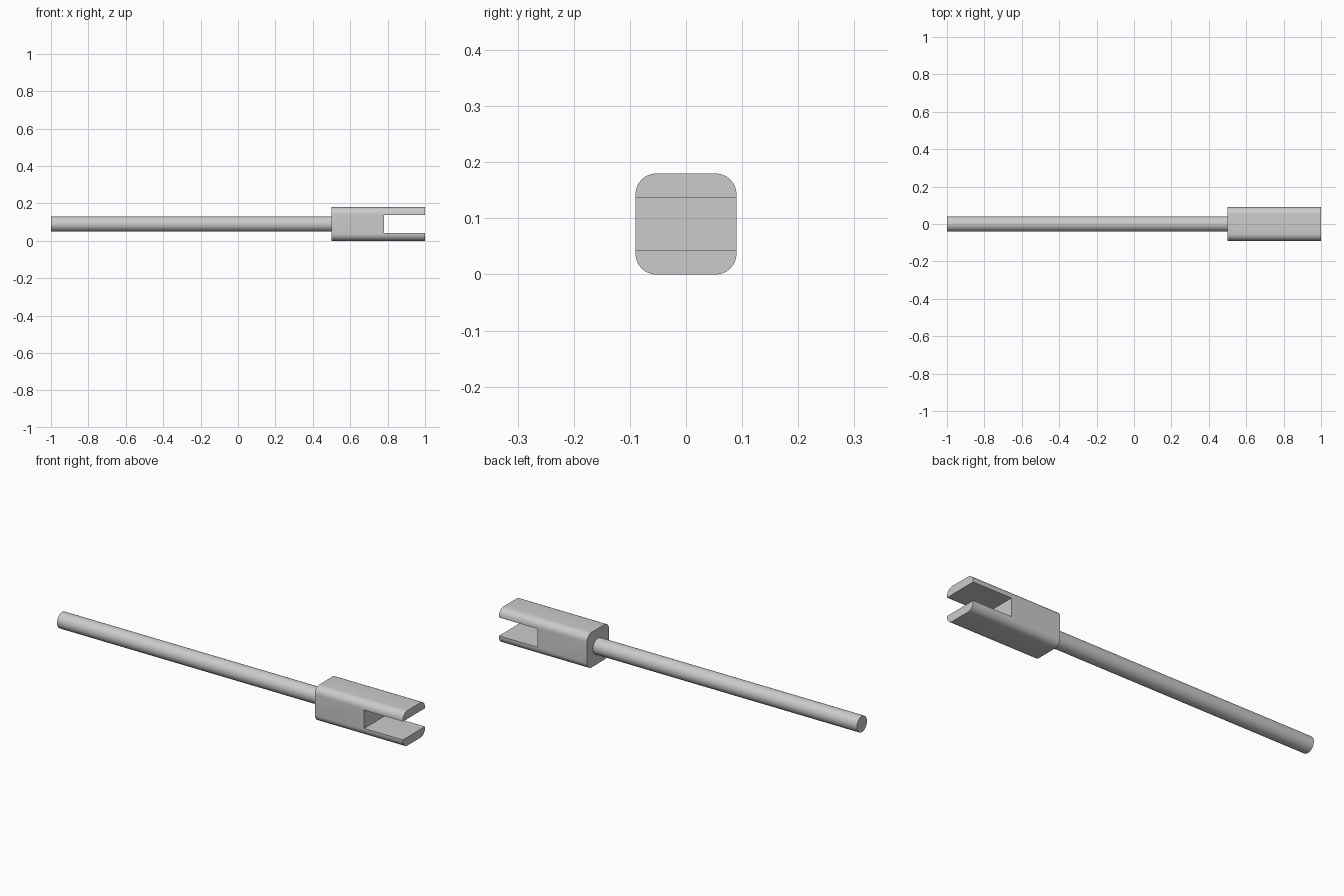
import bpy
import bmesh
import math
from mathutils import Matrix, Vector

if "Cube" in bpy.data.objects:
    bpy.data.objects.remove(bpy.data.objects["Cube"], do_unlink=True)

SIZE = 0.18          # width and height of the fork block
MID = SIZE / 2       # height of the long axis
BLOCK_START = 0.5
SLOT_START = 0.78
SLOT_HEIGHT = 0.094

steel = bpy.data.materials.new("light grey metal")
steel.use_nodes = True
grey = (0.6, 0.6, 0.6, 1)
steel.diffuse_color = grey
steel.node_tree.nodes["Principled BSDF"].inputs["Base Color"].default_value = grey


def add_object(name, bm):
    mesh = bpy.data.meshes.new(name)
    bm.to_mesh(mesh)
    bm.free()
    mesh.materials.append(steel)
    obj = bpy.data.objects.new(name, mesh)
    bpy.context.collection.objects.link(obj)
    return obj


def box(x0, x1, width, height):
    bm = bmesh.new()
    centre = Matrix.Translation(((x0 + x1) / 2, 0, MID))
    scale = Matrix.Diagonal((x1 - x0, width, height, 1))
    bmesh.ops.create_cube(bm, size=1, matrix=centre @ scale)
    return bm


def activate(obj):
    bpy.ops.object.select_all(action='DESELECT')
    obj.select_set(True)
    bpy.context.view_layer.objects.active = obj


# Fork block with its four long edges rounded
bm = box(BLOCK_START, 1, SIZE, SIZE)
long_edges = [e for e in bm.edges
              if abs((e.verts[0].co - e.verts[1].co).normalized().dot(Vector((1, 0, 0)))) > 0.9]
bmesh.ops.bevel(bm, geom=long_edges, offset=0.037, segments=8, profile=0.5, affect='EDGES')
fork = add_object("fork_block", bm)

# Slot open at the end and both sides
cutter = add_object("slot_cutter", box(SLOT_START, 1.1, 0.4, SLOT_HEIGHT))
cutter.hide_render = True
cut = fork.modifiers.new("slot", 'BOOLEAN')
cut.operation = 'DIFFERENCE'
cut.solver = 'EXACT'
cut.object = cutter
activate(fork)
bpy.ops.object.modifier_apply(modifier=cut.name)
bpy.data.objects.remove(cutter, do_unlink=True)

# Long round rod, seated slightly inside the block
rod_start, rod_end = -1, BLOCK_START + 0.02
bm = bmesh.new()
bmesh.ops.create_cone(
    bm, cap_ends=True, segments=48, radius1=0.041, radius2=0.041, depth=rod_end - rod_start,
    matrix=Matrix.Translation(((rod_start + rod_end) / 2, 0, MID)) @ Matrix.Rotation(math.pi / 2, 4, 'Y'))
rod = add_object("rod", bm)

for part in (fork, rod):
    activate(part)
    bpy.ops.object.shade_smooth_by_angle(angle=math.radians(30))
